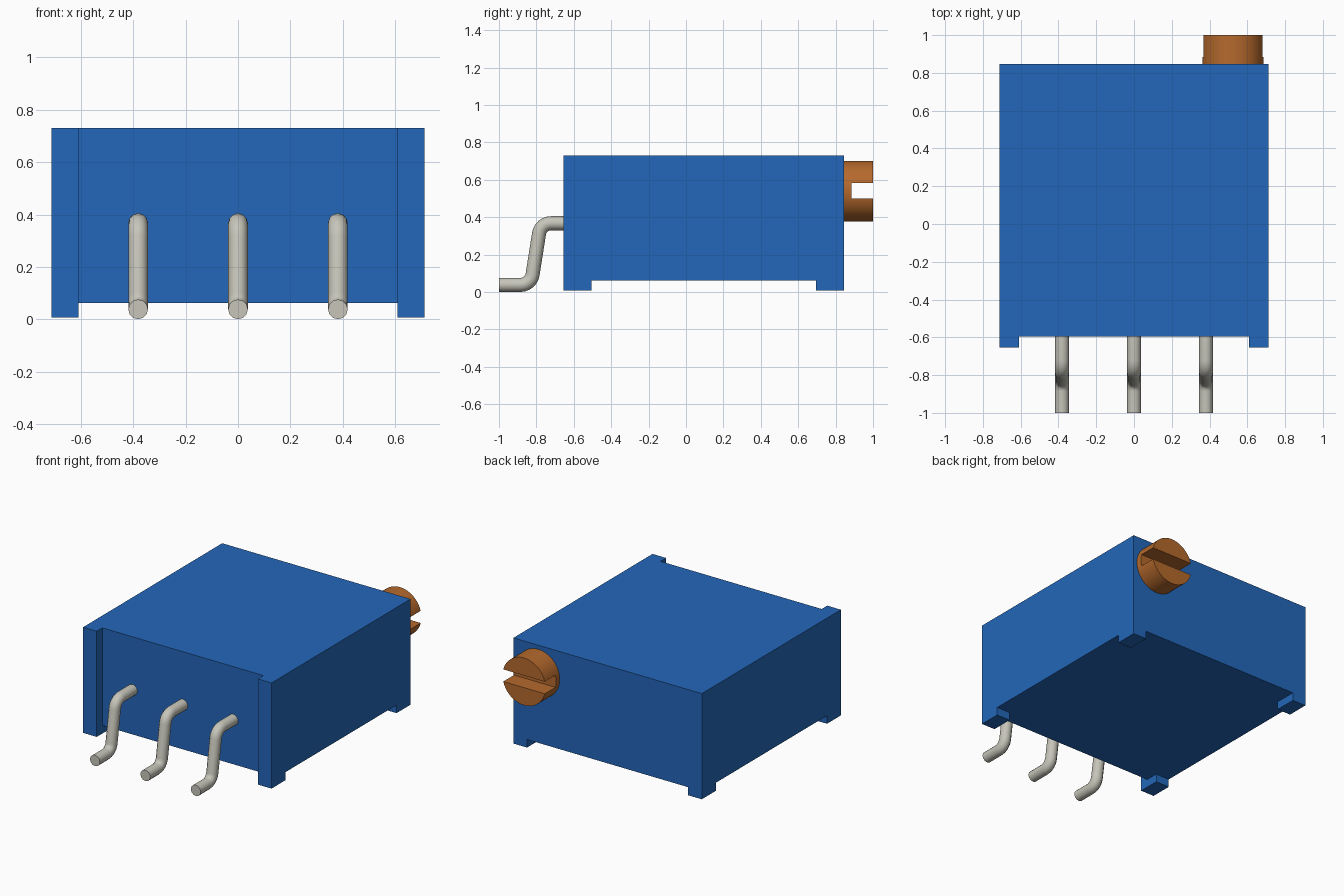
import bpy, math
from mathutils import Vector

if "Cube" in bpy.data.objects:
    bpy.data.objects.remove(bpy.data.objects["Cube"])


def material(name, rgb):
    mat = bpy.data.materials.new(name)
    mat.use_nodes = True
    mat.diffuse_color = (*rgb, 1)
    mat.node_tree.nodes["Principled BSDF"].inputs["Base Color"].default_value = (*rgb, 1)
    return mat


BLUE = material("blue plastic", (0.017, 0.134, 0.488))
BRASS = material("brass", (0.46, 0.142, 0.026))
METAL = material("tinned metal", (0.57, 0.56, 0.49))


def box(name, lo, hi, mat):
    lo, hi = Vector(lo), Vector(hi)
    bpy.ops.mesh.primitive_cube_add(size=1, location=(lo + hi) / 2)
    ob = bpy.context.object
    ob.name = name
    ob.scale = hi - lo
    bpy.ops.object.transform_apply(location=False, rotation=False, scale=True)
    ob.data.materials.append(mat)
    return ob


def select(ob):
    bpy.ops.object.select_all(action='DESELECT')
    ob.select_set(True)
    bpy.context.view_layer.objects.active = ob


def cut(ob, lo, hi):
    cutter = box("cutter", lo, hi, ob.data.materials[0])
    cutter.hide_render = True
    mod = ob.modifiers.new("cut", 'BOOLEAN')
    mod.operation, mod.solver, mod.object = 'DIFFERENCE', 'EXACT', cutter
    select(ob)
    bpy.ops.object.modifier_apply(modifier=mod.name)
    bpy.data.objects.remove(cutter)


# Housing: block with a front recess and a raised underside leaving four corner feet
housing = box("housing", (-0.712, -0.655, 0.008), (0.712, 0.846, 0.73), BLUE)
cut(housing, (-0.609, -1, -1), (0.609, -0.595, 1))
cut(housing, (-0.609, -1, -1), (0.609, 1, 0.063))
cut(housing, (-1, -0.505, -1), (1, 0.695, 0.063))

# Adjustment screw with a horizontal slot
SX, SZ = 0.524, 0.54
bpy.ops.mesh.primitive_cylinder_add(vertices=48, radius=0.162, depth=0.165,
                                    location=(SX, 0.9175, SZ),
                                    rotation=(math.pi / 2, 0, 0))
screw = bpy.context.object
screw.name = "adjustment_screw"
screw.data.materials.append(BRASS)
cut(screw, (SX - 0.3, 0.885, SZ - 0.041), (SX + 0.3, 1.2, SZ + 0.042))
select(screw)
bpy.ops.object.shade_smooth_by_angle(angle=math.radians(30))


def rounded(points, radius, steps=6):
    """Polyline with its inner corners replaced by arcs."""
    pts = [Vector(p) for p in points]
    out = [pts[0]]
    for a, b, c in zip(pts, pts[1:], pts[2:]):
        u, v = (a - b).normalized(), (c - b).normalized()
        half = u.angle(v) / 2
        centre = b + (u + v).normalized() * radius / math.sin(half)
        start = (b + u * radius / math.tan(half) - centre).normalized()
        end = (b + v * radius / math.tan(half) - centre).normalized()
        out += [centre + start.slerp(end, i / steps) * radius for i in range(steps + 1)]
    return out + [pts[-1]]


# Bent pins
path = rounded([(0, -0.58, 0.368), (0, -0.777, 0.368),
                (0, -0.829, 0.0385), (0, -1.0, 0.0385)], 0.065)
for name, x in (("right_pin", -0.381), ("middle_pin", 0), ("left_pin", 0.381)):
    curve = bpy.data.curves.new(name, 'CURVE')
    curve.dimensions = '3D'
    curve.bevel_depth = 0.0375
    curve.bevel_resolution = 4
    curve.use_fill_caps = True
    spline = curve.splines.new('POLY')
    spline.points.add(len(path) - 1)
    for point, co in zip(spline.points, path):
        point.co = (*co, 1)
    pin = bpy.data.objects.new(name, curve)
    bpy.context.collection.objects.link(pin)
    pin.location.x = x
    curve.materials.append(METAL)
    select(pin)
    bpy.ops.object.convert(target='MESH')
    bpy.ops.object.shade_smooth_by_angle(angle=math.radians(40))
